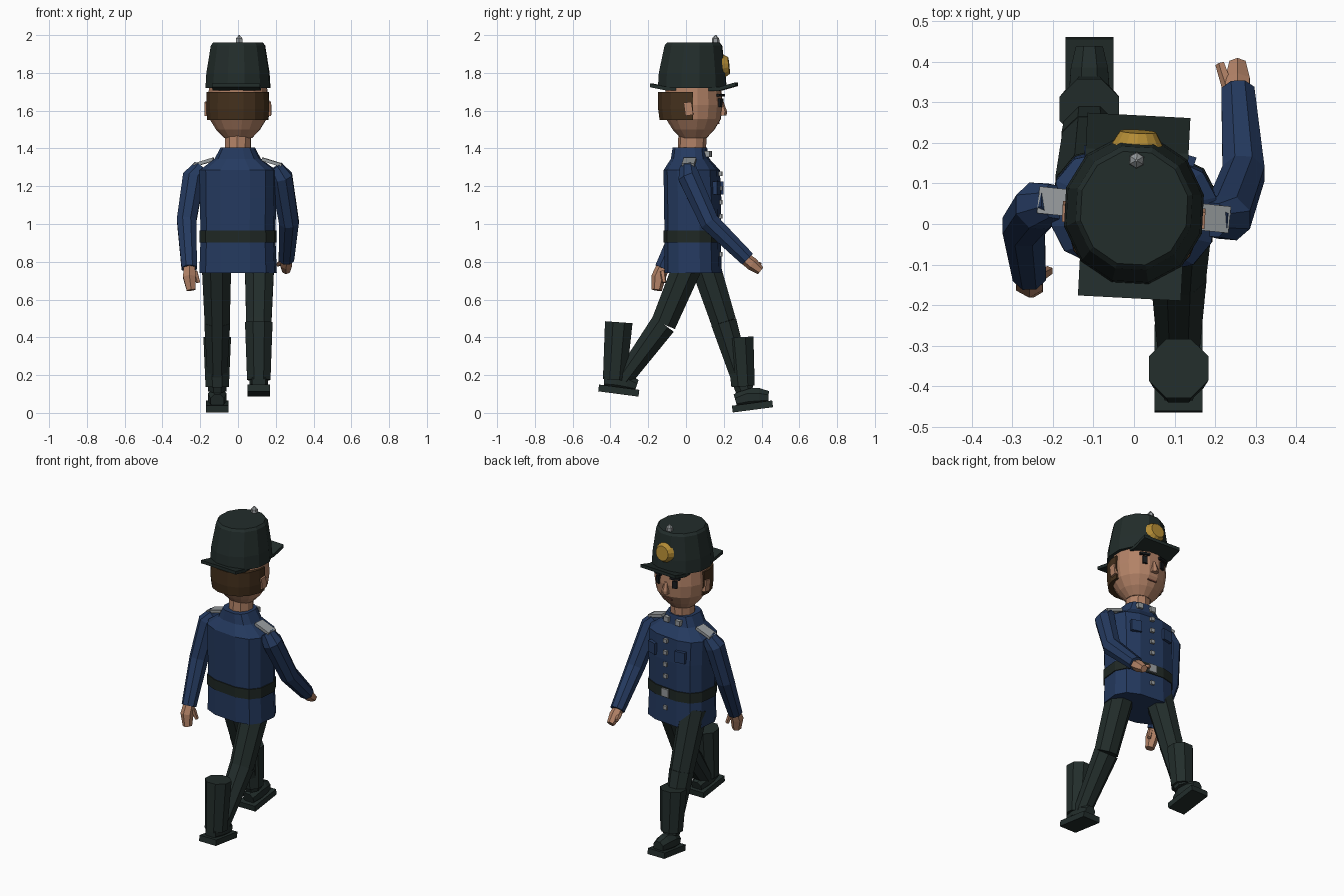
import bpy, bmesh
from math import cos, sin, pi, radians
from mathutils import Vector, Matrix

cube = bpy.data.objects.get("Cube")
if cube:
    bpy.data.objects.remove(cube, do_unlink=True)


def material(name, r, g, b):
    m = bpy.data.materials.new(name)
    m.use_nodes = True
    m.diffuse_color = (r, g, b, 1)
    m.node_tree.nodes["Principled BSDF"].inputs["Base Color"].default_value = (r, g, b, 1)
    return m


BLUE = material("navy cloth", .018, .042, .115)
GREEN = material("dark green cloth", .016, .026, .024)
BELT = material("belt leather", .014, .021, .018)
SKIN = material("skin", .45, .225, .135)
HAIR = material("brown hair", .058, .03, .012)
SILVER = material("silver", .31, .33, .34)
GOLD = material("gold", .45, .26, .035)
BLACK = material("black", .008, .01, .012)
LIP = material("lip", .25, .09, .06)


def twist(degrees):
    """Turn about the vertical body axis."""
    pivot = Matrix.Translation((0, .035, 0))
    return pivot @ Matrix.Rotation(radians(degrees), 4, "Z") @ pivot.inverted()


BODY, HEAD, STILL = twist(-6), twist(-3), Matrix()


def finish(name, bm, mat, pose=STILL):
    bmesh.ops.recalc_face_normals(bm, faces=bm.faces)
    bm.transform(pose)
    mesh = bpy.data.meshes.new(name)
    bm.to_mesh(mesh)
    bm.free()
    mesh.materials.append(mat)
    ob = bpy.data.objects.new(name, mesh)
    bpy.context.collection.objects.link(ob)
    return ob


def skin_rings(rings):
    """Join equal point rings into a capped tube."""
    bm = bmesh.new()
    rows = [[bm.verts.new(p) for p in ring] for ring in rings]
    for a, b in zip(rows, rows[1:]):
        for i in range(len(a)):
            j = (i + 1) % len(a)
            bm.faces.new((a[i], a[j], b[j], b[i]))
    bm.faces.new(rows[0][::-1])
    bm.faces.new(rows[-1])
    return bm


def angles(n):
    return [2 * pi * (i + .5) / n for i in range(n)]


def rounded(v, power):
    return abs(v) ** power * (1 if v > 0 else -1)


def loft(levels, n=12, power=1):
    """Level rows: height, half width, half depth, centre y."""
    return skin_rings([[(rx * rounded(cos(a), power), cy + ry * rounded(sin(a), power), z)
                        for a in angles(n)] for z, rx, ry, cy in levels])


def limb(name, points, radii, mat, n=8, flat=1):
    """Faceted tube along a bent path."""
    pts = [Vector(p) for p in points]
    rings = []
    for i, (p, r) in enumerate(zip(pts, radii)):
        d = (pts[min(i + 1, len(pts) - 1)] - pts[max(i - 1, 0)]).normalized()
        side = Vector((1, 0, 0))
        side = (side - d * side.dot(d)).normalized()
        up = d.cross(side)
        rings.append([p + r * (cos(a) * side * flat + sin(a) * up) for a in angles(n)])
    return finish(name, skin_rings(rings), mat)


def box(name, at, size, mat, pose=STILL, tilt=0, axis="X"):
    bm = bmesh.new()
    bmesh.ops.create_cube(bm, size=1)
    bm.transform(Matrix.Translation(at) @ Matrix.Rotation(radians(tilt), 4, axis)
                 @ Matrix.Diagonal((*size, 1)))
    return finish(name, bm, mat, pose)


# Tunic, belt and collar
finish("tunic", loft([(.74, .205, .148, .038), (.93, .198, .145, .035), (1.14, .202, .148, .035),
                      (1.285, .203, .145, .03), (1.345, .122, .1, .022), (1.405, .09, .09, .02)],
                     power=.7), BLUE, BODY)
finish("belt", loft([(.902, .205, .151, .035), (.965, .204, .151, .035)], power=.7), BELT, BODY)
box("belt_buckle", (0, .186, .935), (.052, .014, .05), SILVER, BODY)
for z in (1.265, 1.19, 1.115, 1.04, .84):
    box("tunic_button", (0, .183, z), (.024, .018, .024), SILVER, BODY)
for s in (-1, 1):
    box("collar_pin", (s * .043, .118, 1.37), (.034, .028, .032), SILVER, BODY)
    box("chest_pocket", (s * .105, .172, 1.19), (.065, .028, .07), BLUE, BODY, -s * 12, "Z")
    box("epaulette", (s * .182, .035, 1.327), (.11, .066, .018), SILVER, BODY, s * 17, "Y")

# Arms, one swung back and one swung forward
limb("rear_swing_sleeve", [(-.195, .055, 1.3), (-.235, .045, 1.25), (-.272, -.005, 1.02),
                           (-.258, -.125, .765)], [.045, .062, .056, .044], BLUE)
limb("rear_swing_hand", [(-.257, -.12, .78), (-.258, -.145, .72), (-.248, -.155, .65)],
     [.034, .038, .027], SKIN, 6)
limb("rear_swing_thumb", [(-.228, -.125, .75), (-.21, -.115, .69)], [.015, .012], SKIN, 5)
limb("front_swing_sleeve", [(.195, .01, 1.3), (.23, .015, 1.25), (.27, .125, 1.01),
                            (.256, .325, .815)], [.045, .062, .056, .044], BLUE)
limb("front_swing_hand", [(.256, .31, .82), (.255, .35, .788), (.255, .395, .752)],
     [.032, .035, .023], SKIN, 6)
limb("front_swing_thumb", [(.232, .335, .8), (.212, .395, .785)], [.015, .012], SKIN, 5)

# Legs and boots: side, hip, knee, ankle, boot top, boot base, sole centre, foot tilt
strides = [
    ("front", -.11, (.085, .835), (.2, .48), (.31, .12), (.284, .4), (.302, .14), (.352, .034), 7.5),
    ("rear", .11, (.035, .84), (-.12, .47), (-.335, .175), (-.356, .48), (-.378, .175), (-.356, .118), -7.5),
]
for label, x, hip, knee, ankle, top, base, sole, tilt in strides:
    limb(label + "_thigh", [(x * 1.04, *hip), (x, *knee)], [.086, .072], GREEN)
    limb(label + "_shin", [(x, *knee), (x, *ankle)], [.074, .052], GREEN)
    limb(label + "_boot_shaft", [(x, *top), (x, *base)], [.079, .067], GREEN)
    box(label + "_sole", (x, *sole), (.118, .215, .036), GREEN, tilt=tilt)
    turn = Matrix.Rotation(radians(tilt), 3, "X")
    path = [Vector((x, *sole)) + turn @ Vector((0, dy, dz))
            for dy, dz in ((-.085, .04), (-.02, .05), (.04, .045), (.09, .035))]
    limb(label + "_shoe", path, [.04, .057, .052, .038], GREEN, 8, .95)

# Neck and head
finish("neck", loft([(1.37, .07, .075, .03), (1.48, .072, .075, .035)], 10), SKIN, HEAD)
finish("head", loft([(1.455, .075, .07, .04), (1.5, .118, .112, .04), (1.555, .152, .146, .04),
                     (1.63, .163, .155, .04), (1.73, .155, .148, .04)], 16), SKIN, HEAD)

# Hair wraps the back half of the head
hair = loft([(1.55, .164, .176, .035), (1.61, .169, .184, .035), (1.7, .167, .184, .035)], 16, .9)
cut = bmesh.ops.bisect_plane(hair, geom=hair.verts[:] + hair.edges[:] + hair.faces[:],
                             plane_co=(0, .045, 0), plane_no=(0, 1, 0), clear_outer=True)
bmesh.ops.contextual_create(hair, geom=[e for e in cut["geom_cut"] if isinstance(e, bmesh.types.BMEdge)])
finish("hair", hair, HAIR, HEAD)

# Face
for s in (-1, 1):
    box("ear", (s * .163, .022, 1.61), (.026, .042, .07), SKIN, HEAD, 8)
    box("eye", (s * .06, .182, 1.642), (.028, .02, .045), BLACK, HEAD, -s * 20, "Z")
    box("eyebrow", (s * .062, .183, 1.682), (.06, .022, .014), BLACK, HEAD, -s * 20, "Z")
finish("nose", loft([(1.575, .024, .022, .193), (1.595, .022, .022, .196), (1.645, .01, .012, .188)], 6),
       SKIN, HEAD)
box("mouth", (0, .166, 1.533), (.06, .02, .009), LIP, HEAD)

# Hat: tapered crown, long brim curling up at both ends, badge and spike
finish("hat_crown", loft([(1.72, .176, .186, .033), (1.8, .171, .181, .033), (1.945, .147, .156, .039),
                          (1.96, .135, .143, .039)]), GREEN, HEAD)
brim = [(-.183, 1.732), (-.1, 1.715), (.18, 1.713), (.268, 1.738)]
finish("hat_brim", skin_rings([[(x, y, z + dz) for x, dz in
                                ((-.127, -.008), (.127, -.008), (.127, .012), (-.127, .012))]
                               for y, z in brim]), GREEN, HEAD)
badge = bmesh.new()
bmesh.ops.create_cone(badge, cap_ends=True, segments=14, radius1=.064, radius2=.045, depth=.032)
badge.transform(Matrix.Translation((0, .212, 1.838)) @ Matrix.Rotation(radians(-84), 4, "X"))
finish("hat_badge", badge, GOLD, HEAD)
finish("hat_spike", loft([(1.945, .014, .014, .157), (1.963, .02, .02, .157), (1.982, .019, .019, .157),
                          (2.0, .003, .003, .157)], 6), SILVER, HEAD)
